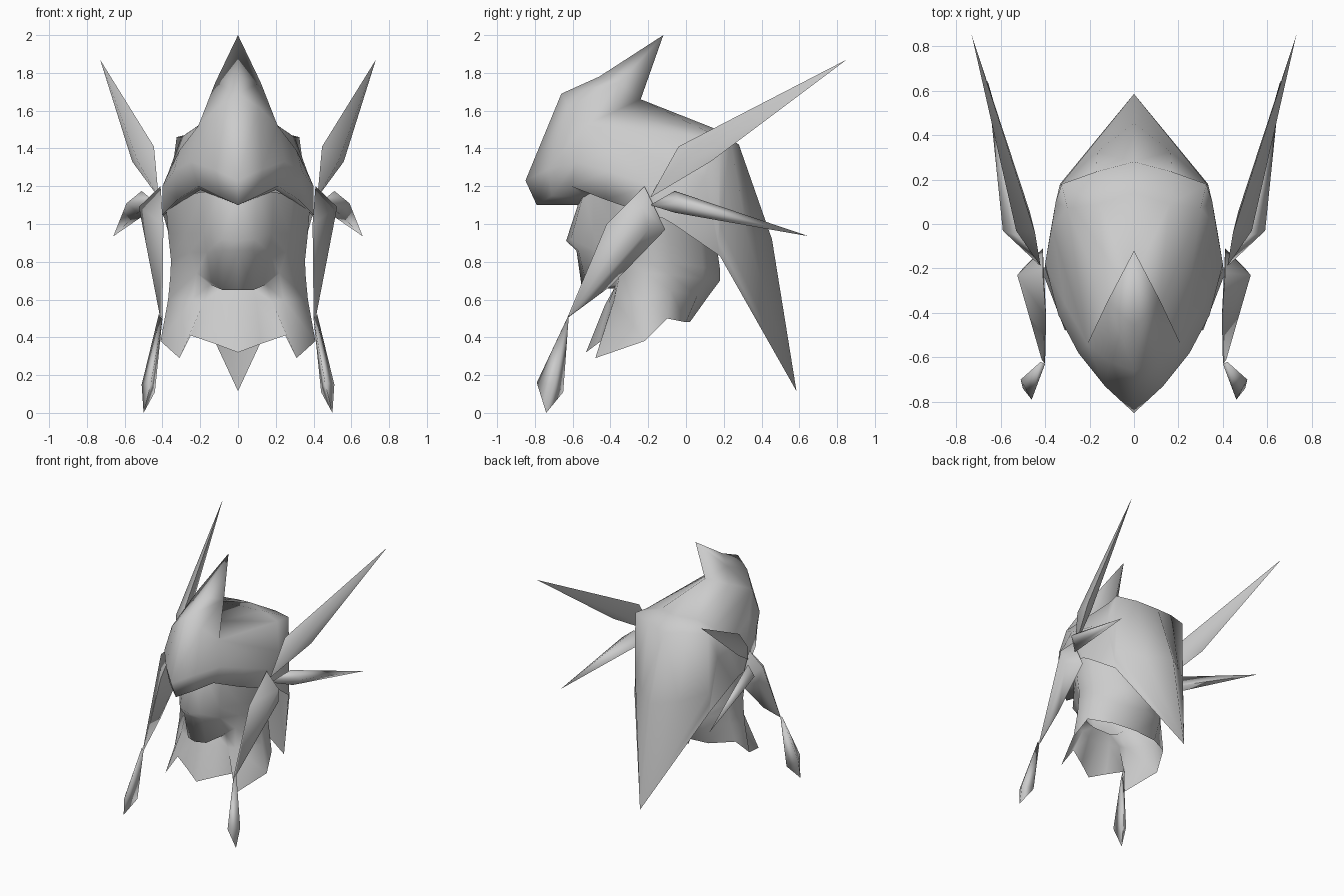
import bpy, bmesh, math

if "Cube" in bpy.data.objects:
    bpy.data.objects.remove(bpy.data.objects["Cube"])

grey = bpy.data.materials.new("warm_grey")
grey.diffuse_color = (0.6, 0.6, 0.6, 1)
grey.use_nodes = True
grey.node_tree.nodes["Principled BSDF"].inputs["Base Color"].default_value = grey.diffuse_color


def finish(name, bm, angle=60):
    """Turn a right-hand half into a mirrored, smooth-shaded object."""
    bmesh.ops.remove_doubles(bm, verts=bm.verts, dist=0.0005)
    bmesh.ops.recalc_face_normals(bm, faces=bm.faces)
    mesh = bpy.data.meshes.new(name)
    bm.to_mesh(mesh)
    bm.free()
    mesh.materials.append(grey)
    ob = bpy.data.objects.new(name, mesh)
    bpy.context.collection.objects.link(ob)
    mod = ob.modifiers.new("mirror", 'MIRROR')
    mod.use_clip = True
    mod.merge_threshold = 0.001
    bpy.ops.object.select_all(action='DESELECT')
    ob.select_set(True)
    bpy.context.view_layer.objects.active = ob
    bpy.ops.object.modifier_apply(modifier="mirror")
    bpy.ops.object.shade_smooth_by_angle(angle=math.radians(angle))
    return ob


def add_face(bm, pts):
    unique = list(dict.fromkeys(pts))
    if len(unique) > 2:
        bm.faces.new([bm.verts.new(p) for p in unique])


def loft(bm, rows):
    """Skin neighbouring rows of equal length."""
    for a, b in zip(rows, rows[1:]):
        for i in range(len(a) - 1):
            add_face(bm, (a[i], a[i + 1], b[i + 1], b[i]))


def blade(name, *groups):
    """Spike: each group of points is wrapped in a hull."""
    bm = bmesh.new()
    for pts in groups:
        vs = [bm.verts.new(p) for p in pts]
        res = bmesh.ops.convex_hull(bm, input=vs)
        loose = [v for v in res["geom_interior"] if isinstance(v, bmesh.types.BMVert)]
        bmesh.ops.delete(bm, geom=loose, context='VERTS')
    finish(name, bm, 100)


# Hood: brow, forehead, crest and pointed tail
notch, tip, tail = (0, -.24, 1.66), (0, -.12, 2.0), (0, .585, .115)
mid, corner = (.11, -.62, 1.62), (.21, -.54, 1.52)
side, ear = (.31, -.36, 1.39), (.40, -.18, 1.2)
ridge, flare = (0, -.46, 1.78), (.12, -.35, 1.75)
saddle = (.11, -.39, 1.59)
under = [(0, -.54, 1.10), (.1, -.52, 1.14), (.2, -.5, 1.18), (.28, -.4, 1.13), (.39, -.2, 1.05)]
lip = [(0, -.79, 1.10), (.11, -.71, 1.15), (.21, -.61, 1.2), (.32, -.43, 1.13), (.40, -.2, 1.05)]
brow = [(0, -.85, 1.23), (.13, -.73, 1.29), (.25, -.58, 1.33), (.34, -.41, 1.28), ear]
back_mid = [(0, .14, 1.51), (.16, .09, 1.5), (.3, .07, 1.46), (.37, -.01, 1.27), (.39, -.12, 1.03)]
back_top = [(0, .28, 1.42), (.17, .235, 1.45), (.325, .18, 1.46), (.352, .1, 1.25), (.38, -.06, .995)]
back_low = [(0, .455, .92), (.165, .325, .93), (.328, .18, .99), (.333, .17, .91), (.333, .18, .83)]
bm = bmesh.new()
loft(bm, [under, lip, brow, [(0, -.66, 1.69), mid, corner, side, ear]])
loft(bm, [[notch, saddle, corner, side, ear], back_mid, back_top, back_low, [tail] * 5])
add_face(bm, (ear, lip[4], back_mid[4]))
# Crest: front faces, then the triangle behind
add_face(bm, ((0, -.66, 1.69), mid, flare, ridge))
add_face(bm, (mid, corner, flare))
add_face(bm, (ridge, flare, tip))
add_face(bm, (tip, flare, notch))
add_face(bm, (flare, corner, saddle))
add_face(bm, (flare, saddle, notch))
finish("hood", bm, 150)

# Face: narrow muzzle with a chin, its cheeks running into the neck
cheek = [(.29, -.4, 1.15), (.275, -.36, .95), (.255, -.34, .85), (.22, -.35, .74)]
bm = bmesh.new()
loft(bm, [
    [(0, -.55, 1.17), (.1, -.54, 1.17), (.19, -.49, 1.17), cheek[0]],
    [(0, -.635, .91), (.09, -.61, .92), (.18, -.49, .95), cheek[1]],
    [(0, -.58, .86), (.08, -.57, .86), (.165, -.46, .85), cheek[2]],
    [(0, -.55, .65), (.08, -.52, .65), (.14, -.43, .69), cheek[3]],
    [(0, -.38, .66), (.08, -.38, .66), (.15, -.37, .68), cheek[3]],
    [(0, -.43, .57), (.1, -.41, .58), (.18, -.385, .59), (.24, -.38, .6)],
    [(0, -.53, .32), (.12, -.47, .365), (.25, -.41, .41), (.31, -.48, .29)]])

# Neck cape: closed round the back, jagged at the hem
loft(bm, [
    [cheek[0], (.38, -.25, 1.08), (.34, -.1, 1.05), (.2, .07, 1.02), (0, .14, 1.02)],
    [cheek[1], (.37, -.23, .95), (.335, -.09, .93), (.2, .08, .9), (0, .16, .9)],
    [cheek[2], (.355, -.22, .81), (.325, -.08, .8), (.2, .09, .77), (0, .18, .76)],
    [cheek[3], (.357, -.22, .74), (.325, -.08, .73), (.2, .09, .71), (0, .18, .7)],
    [(.24, -.38, .6), (.37, -.22, .6), (.335, -.08, .65), (.2, .06, .62), (0, .12, .62)],
    [(.31, -.48, .29), (.41, -.22, .38), (.37, -.1, .5), (.2, .0, .48), (0, .02, .48)]])
finish("face_and_neck_cape", bm, 100)

# Long upper spikes sweeping back
blade("upper_spike", [(.42, -.19, 1.14), (.445, -.04, 1.41), (.53, -.03, 1.33),
                      (.56, .13, 1.33), (.47, .06, 1.33), (.73, .85, 1.87)])

# Short side spikes
blade("side_spike", [(.42, -.19, 1.10), (.51, -.06, 1.175), (.59, -.03, 1.11),
                     (.53, -.06, 1.06), (.66, .65, .935)])

# Hanging front blades with a drop at the end
knot = (.40, -.63, .5)
blade("hanging_blade",
      [(.41, -.22, 1.2), (.395, -.42, 1.0), (.525, -.23, 1.09), (.50, -.2, .97),
       (.41, -.11, .97), (.41, -.4, .67), knot, (.415, -.61, .52)],
      [knot, (.42, -.62, .52), (.46, -.79, .16), (.44, -.65, .11),
       (.51, -.70, .15), (.50, -.74, .0)])
